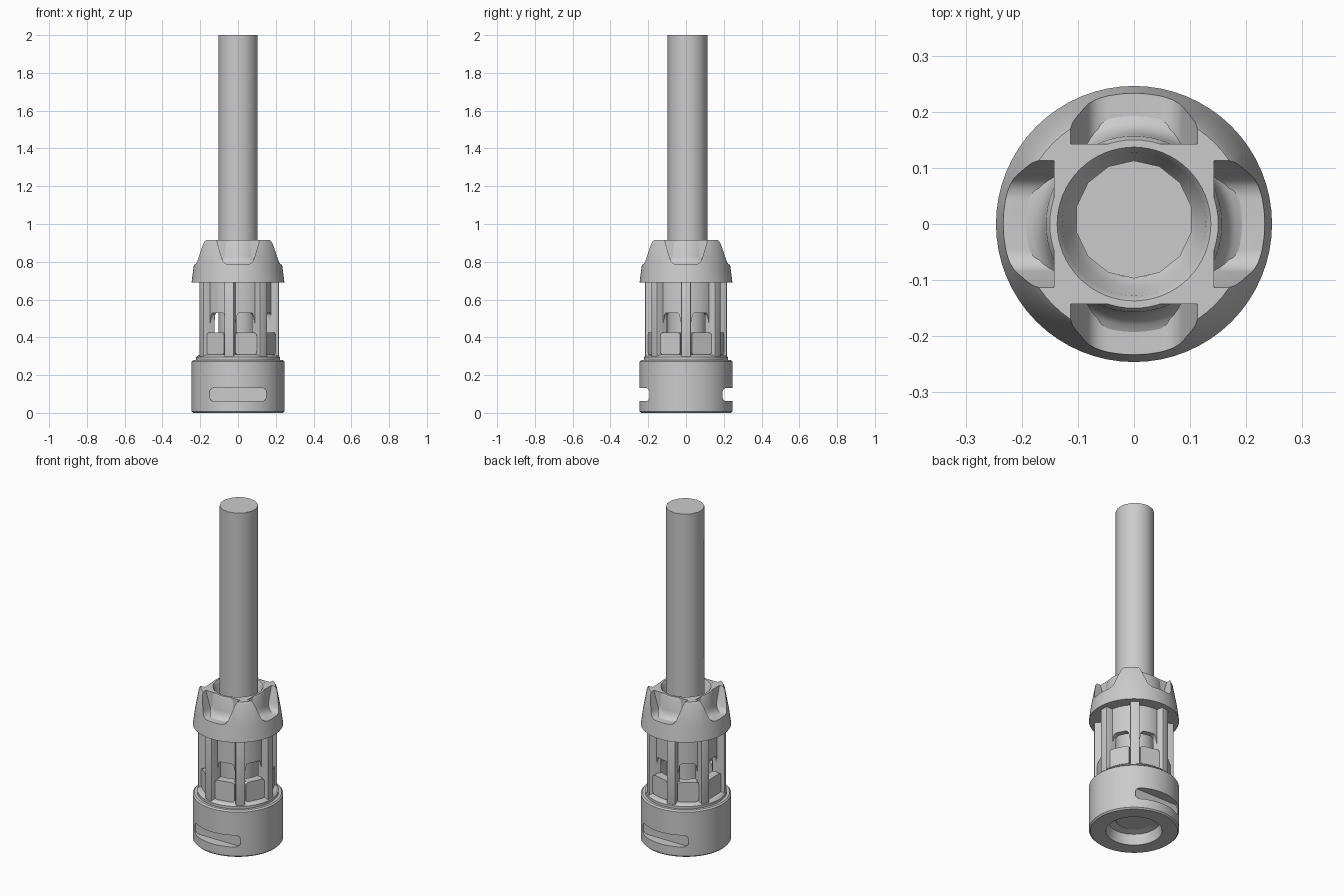
import bpy, bmesh
from math import cos, sin, pi, radians, tau

if "Cube" in bpy.data.objects:
    bpy.data.objects.remove(bpy.data.objects["Cube"])


def smooth(obj):
    bpy.ops.object.select_all(action='DESELECT')
    obj.select_set(True)
    bpy.context.view_layer.objects.active = obj
    bpy.ops.object.shade_smooth_by_angle(angle=radians(30))


def make_object(name, bm):
    bmesh.ops.recalc_face_normals(bm, faces=bm.faces)
    mesh = bpy.data.meshes.new(name)
    bm.to_mesh(mesh)
    bm.free()
    obj = bpy.data.objects.new(name, mesh)
    bpy.context.collection.objects.link(obj)
    smooth(obj)
    return obj


def lathe(name, profile, segs=64):
    """Revolve a closed (radius, z) profile around z."""
    bm = bmesh.new()
    rings = [[bm.verts.new((r * cos(tau * i / segs), r * sin(tau * i / segs), z))
              for r, z in profile] for i in range(segs)]
    n = len(profile)
    for i in range(segs):
        a, b = rings[i], rings[(i + 1) % segs]
        for j in range(n):
            k = (j + 1) % n
            bm.faces.new((a[j], b[j], b[k], a[k]))
    return make_object(name, bm)


def radial_prisms(name, outline, r0, r1, angles, rounding=0.0, edge=0.0):
    """Extrude a (tangent, z) outline from r0 to r1, repeated at each angle."""
    result = bmesh.new()
    temp = bpy.data.meshes.new("temp")
    for a in angles:
        bm = bmesh.new()
        loops = [[bm.verts.new((r * cos(a) - u * sin(a), r * sin(a) + u * cos(a), z))
                  for u, z in outline] for r in (r0, r1)]
        n = len(outline)
        bm.faces.new(loops[0])
        outer = bm.faces.new(loops[1])
        radial = []
        for i in range(n):
            j = (i + 1) % n
            bm.faces.new((loops[0][i], loops[0][j], loops[1][j], loops[1][i]))
            radial.append(bm.edges.get((loops[0][i], loops[1][i])))
        bmesh.ops.recalc_face_normals(bm, faces=bm.faces)
        if edge:
            bmesh.ops.bevel(bm, geom=list(outer.edges), offset=edge, segments=2,
                            affect='EDGES', profile=0.5)
        elif rounding:
            bmesh.ops.bevel(bm, geom=radial, offset=rounding, segments=4,
                            affect='EDGES', profile=0.5)
        bm.to_mesh(temp)
        bm.free()
        result.from_mesh(temp)
    bpy.data.meshes.remove(temp)
    return make_object(name, result)


def cut(obj, cutter, bevel=0.0):
    """Subtract the cutter, optionally chamfer, then reshade."""
    mod = obj.modifiers.new("cut", 'BOOLEAN')
    mod.operation = 'DIFFERENCE'
    mod.solver = 'EXACT'
    mod.object = cutter
    if bevel:
        mod = obj.modifiers.new("soft_edges", 'BEVEL')
        mod.width = bevel
        mod.segments = 1
        mod.limit_method = 'ANGLE'
        mod.angle_limit = radians(35)
    bpy.context.view_layer.update()
    graph = bpy.context.evaluated_depsgraph_get()
    mesh = bpy.data.meshes.new_from_object(obj.evaluated_get(graph))
    obj.modifiers.clear()
    obj.data = mesh
    bpy.data.objects.remove(cutter)
    smooth(obj)


def trapezoid(low, high, z0, z1):
    return [(-low, z0), (low, z0), (high, z1), (-high, z1)]


# Central rod, slightly off axis
bm = bmesh.new()
bottom = [bm.verts.new((0.105 * cos(pi / 2 + tau * i / 14),
                        0.008 + 0.105 * sin(pi / 2 + tau * i / 14), 0.065)) for i in range(14)]
cap = bm.faces.new(bottom)
top = bmesh.ops.extrude_face_region(bm, geom=[cap], use_keep_orig=True)
for v in top["geom"]:
    if isinstance(v, bmesh.types.BMVert):
        v.co.z = 2.0
make_object("rod", bm)

# Base ring with front and back slots
base = lathe("base_ring", [(0.153, 0), (0.238, 0), (0.246, 0.008), (0.246, 0.272),
                           (0.238, 0.28), (0.14, 0.28), (0.1, 0.27), (0.1, 0.07),
                           (0.14, 0.06)])
slots = radial_prisms("slot_cutter", trapezoid(0.152, 0.152, 0.062, 0.132), 0.188, 0.3,
                      (pi / 2, -pi / 2), rounding=0.025)
cut(base, slots)

# Vented sleeve: seven bays
rib_angles = [tau * i / 7 for i in range(7)]
bay_angles = [a + pi / 7 for a in rib_angles]
sleeve = lathe("vented_sleeve", [(0.145, 0.27), (0.222, 0.27), (0.222, 0.295), (0.21, 0.305),
                                 (0.178, 0.31), (0.178, 0.7), (0.145, 0.7)], 70)
windows = radial_prisms("window_cutter", trapezoid(0.062, 0.042, 0.425, 0.53), 0.135, 0.25,
                        bay_angles, rounding=0.014)
cut(sleeve, windows)
radial_prisms("ribs", trapezoid(0.026, 0.026, 0.275, 0.7), 0.15, 0.217, rib_angles, edge=0.006)
radial_prisms("bay_blocks", trapezoid(0.058, 0.058, 0.308, 0.425), 0.15, 0.192,
              bay_angles, rounding=0.016)

# Crown with four pockets between prongs
crown = lathe("crown", [(0.15, 0.69), (0.246, 0.69), (0.234, 0.78), (0.212, 0.9),
                        (0.204, 0.915), (0.15, 0.915)])
pockets = radial_prisms("pocket_cutter", trapezoid(0.076, 0.132, 0.785, 0.98), 0.143, 0.35,
                        [i * pi / 2 for i in range(4)], rounding=0.028)
cut(crown, pockets, bevel=0.007)

# Inner collar behind the pockets, with fillet at its foot
lathe("inner_collar", [(0.095, 0.69), (0.2, 0.7), (0.2, 0.782), (0.18, 0.79), (0.168, 0.805),
                       (0.16, 0.83), (0.157, 0.9), (0.15, 0.914), (0.137, 0.914),
                       (0.128, 0.9), (0.112, 0.82), (0.095, 0.8)])
